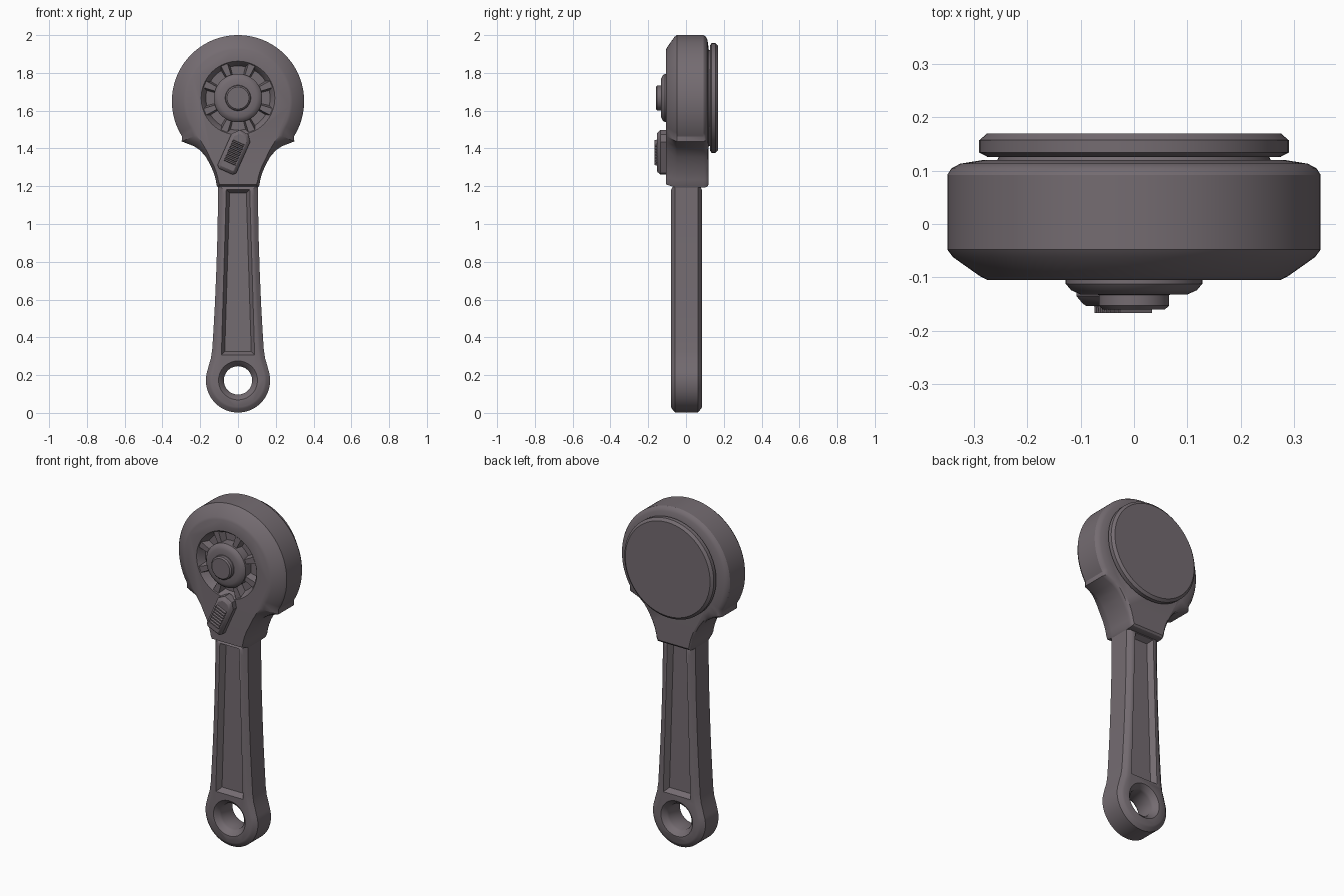
import bpy, bmesh, math
from mathutils import Vector, Matrix

cube = bpy.data.objects.get("Cube")
if cube:
    bpy.data.objects.remove(cube, do_unlink=True)

steel = bpy.data.materials.new("dark warm grey")
steel.use_nodes = True
colour = (0.175, 0.149, 0.165, 1)
steel.diffuse_color = colour
steel.node_tree.nodes["Principled BSDF"].inputs["Base Color"].default_value = colour


def finish(name, bm, angle=30):
    bmesh.ops.recalc_face_normals(bm, faces=bm.faces)
    mesh = bpy.data.meshes.new(name)
    bm.to_mesh(mesh)
    bm.free()
    mesh.materials.append(steel)
    obj = bpy.data.objects.new(name, mesh)
    bpy.context.collection.objects.link(obj)
    bpy.ops.object.select_all(action='DESELECT')
    obj.select_set(True)
    bpy.context.view_layer.objects.active = obj
    bpy.ops.object.shade_smooth_by_angle(angle=math.radians(angle))
    return obj


def bridge(bm, rings):
    """Skin a stack of equal rings and cap both ends."""
    loops = [[bm.verts.new(p) for p in ring] for ring in rings]
    n = len(loops[0])
    for a, b in zip(loops, loops[1:]):
        for i in range(n):
            bm.faces.new((a[i], a[(i + 1) % n], b[(i + 1) % n], b[i]))
    bm.faces.new(loops[0])
    bm.faces.new(loops[-1])


def inset(points, dist):
    """Move a clockwise x, z outline inwards."""
    out = []
    for i, p in enumerate(points):
        a = (p - points[i - 1]).normalized()
        b = (points[(i + 1) % len(points)] - p).normalized()
        na, nb = Vector((a.y, -a.x)), Vector((b.y, -b.x))
        out.append(p + (na + nb) / max(0.5, 1 + na.dot(nb)) * dist)
    return out


def loft(name, outer, inner, layers):
    """Stack outlines along y; each layer is (y, blend from outer to inner)."""
    bm = bmesh.new()
    rings = []
    for y, t in layers:
        ring = [a.lerp(b, t) for a, b in zip(outer, inner)]
        rings.append([(p.x, y, p.y) for p in ring])
    bridge(bm, rings)
    return finish(name, bm)


def turned(name, z, profile, segments=64):
    """Solid of revolution about the y direction; profile is (y, radius)."""
    bm = bmesh.new()
    bridge(bm, [[(r * math.cos(t), y, z + r * math.sin(t))
                 for t in (math.tau * i / segments for i in range(segments))]
                for y, r in profile])
    return finish(name, bm)


def cut(obj, cutter):
    cutter.hide_render = True
    mod = obj.modifiers.new("cut", 'BOOLEAN')
    mod.operation, mod.solver, mod.object = 'DIFFERENCE', 'EXACT', cutter
    bpy.ops.object.select_all(action='DESELECT')
    bpy.context.view_layer.objects.active = obj
    obj.select_set(True)
    bpy.ops.object.modifier_apply(modifier=mod.name)
    bpy.data.objects.remove(cutter, do_unlink=True)
    bpy.ops.object.shade_smooth_by_angle(angle=math.radians(30))


def mirrored(right):
    """Close a right-hand outline, listed top to bottom, with its mirror."""
    pts = [Vector(p) for p in right]
    return pts + [Vector((-p.x, p.y)) for p in reversed(pts) if abs(p.x) > 1e-4]


def arc(cz, r, start, end, n):
    angles = [math.radians(start + (end - start) * i / n) for i in range(n + 1)]
    return [(r * math.sin(a), cz + r * math.cos(a)) for a in angles]


# Head: round housing that sweeps into a tapered neck
CZ = 1.667
outer = arc(1.65, 0.35, 0, 122, 36)
outer += [(0.298, 1.437), (0.235, 1.413), (0.20, 1.39), (0.17, 1.355), (0.145, 1.31),
          (0.128, 1.27), (0.118, 1.235), (0.113, 1.205), (0.106, 1.193)]
inner = arc(1.65, 0.275, 0, 122, 36)
inner += [(0.222, 1.47), (0.195, 1.437), (0.17, 1.395), (0.148, 1.35), (0.128, 1.31),
          (0.115, 1.275), (0.107, 1.245), (0.103, 1.225), (0.097, 1.21)]
head = loft("head", mirrored(outer), mirrored(inner),
            [(-0.105, 1), (-0.098, 0.82), (-0.062, 0.14), (-0.048, 0), (0.092, 0),
             (0.104, 0.1), (0.113, 0.32), (0.12, 0.9)])
cut(head, turned("dial_cutter", CZ, [(-0.2, 0.197), (-0.105, 0.195), (-0.095, 0.186), (-0.06, 0.17)]))

# Dial inside the front pocket, with a raised centre button
turned("dial_hub", CZ, [(-0.05, 0.128), (-0.112, 0.128), (-0.124, 0.118), (-0.132, 0.10),
                        (-0.132, 0.068), (-0.135, 0.064)])
turned("dial_button", CZ, [(-0.12, 0.066), (-0.153, 0.066), (-0.16, 0.058)])
bm = bmesh.new()
for k in range(8):
    made = bmesh.ops.create_cube(bm, size=1)["verts"]
    for v in made:
        wide = 0.062 if v.co.z > 0 else 0.036
        if v.co.y < 0:
            wide *= 0.6
        v.co = Vector((v.co.x * wide, -0.078 + v.co.y * 0.046, 0.148 + v.co.z * 0.084))
    turn = Matrix.Rotation(math.radians(22.5 + 45 * k), 4, 'Y')
    bmesh.ops.transform(bm, matrix=Matrix.Translation((0, 0, CZ)) @ turn, verts=made)
finish("dial_spokes", bm)

# Back cap on a narrower collar
turned("back_collar", CZ, [(0.11, 0.26), (0.135, 0.25)])
turned("back_cap", CZ, [(0.126, 0.275), (0.134, 0.29), (0.157, 0.29), (0.17, 0.275)])

# Handle: flared grip ending in a hanging ring
RING_Z = 0.172
right = [(0.106, 1.21), (0.106, 1.15), (0.107, 1.05), (0.11, 0.9), (0.115, 0.75),
         (0.122, 0.58), (0.131, 0.42), (0.136, 0.34), (0.143, 0.29), (0.155, 0.25)]
right += arc(RING_Z, 0.17, 70, 180, 22)
grip = mirrored(right)
handle = loft("handle", grip, inset(grip, 0.03),
              [(-0.08, 1), (-0.074, 0.63), (-0.058, 0), (0.063, 0), (0.079, 0.63), (0.085, 1)])
cut(handle, turned("ring_cutter", RING_Z, [(-0.12, 0.125), (-0.08, 0.103), (-0.058, 0.08),
                                           (-0.045, 0.075), (0.05, 0.075), (0.063, 0.08),
                                           (0.085, 0.103), (0.12, 0.125)]))

# Long tapered recesses on both broad sides of the handle
for side, face in ((-1, 0.08), (1, 0.085)):
    bm = bmesh.new()
    rings = []
    for depth, grow in ((-0.032, 0), (0, 0.018), (0.02, 0.03)):
        y = side * (face + depth)
        rings.append([(-0.044 - grow, y, 1.165 + grow), (0.044 + grow, y, 1.165 + grow),
                      (0.07 + grow, y, 0.325 - grow), (-0.07 - grow, y, 0.325 - grow)])
    bridge(bm, rings)
    cut(handle, finish("recess_cutter", bm))

# Direction lever: tilted block with a ribbed thumb pad
tilt = Matrix.Translation((-0.02, 0, 1.378)) @ Matrix.Rotation(math.radians(24), 4, 'Y')
block = [Vector(p) for p in ((-0.022, 0.122), (0.03, 0.118), (0.054, 0.085), (0.054, -0.095),
                             (0.04, -0.11), (-0.04, -0.11), (-0.054, -0.095), (-0.054, 0.085))]
lever = loft("direction_lever", block, inset(block, 0.018),
             [(-0.09, 0), (-0.135, 0), (-0.15, 0.65), (-0.154, 1)])
lever.matrix_world = tilt
bm = bmesh.new()
for k in range(7):
    made = bmesh.ops.create_cube(bm, size=1)["verts"]
    for v in made:
        thick = 0.007 if v.co.y < 0 else 0.014
        v.co = Vector((v.co.x * 0.066, -0.158 + v.co.y * 0.018, v.co.z * thick + 0.018 * (k - 3)))
ribs = finish("lever_ribs", bm)
ribs.matrix_world = tilt
